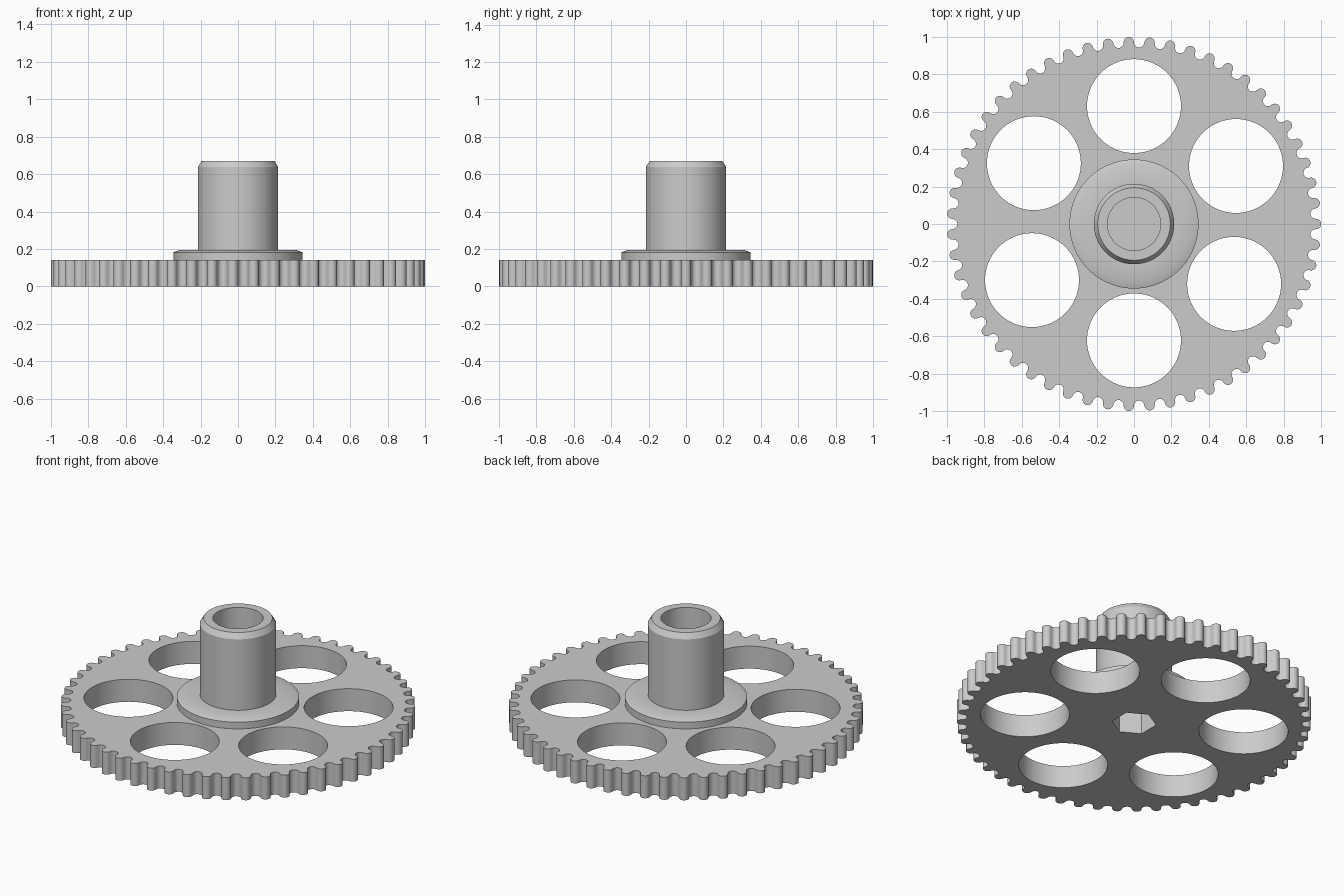
import bpy
import bmesh
import math
from mathutils import Vector

if "Cube" in bpy.data.objects:
    bpy.data.objects.remove(bpy.data.objects["Cube"], do_unlink=True)

TEETH = 55
GEAR_TOP = 0.14
HOLE_CENTRES = [(0, 0.63), (0, -0.622), (0.545, 0.31),
                (0.535, -0.32), (-0.535, 0.325), (-0.545, -0.30)]

grey = bpy.data.materials.new("plain grey")
grey.use_nodes = True
COLOUR = (0.6, 0.6, 0.6, 1)
grey.diffuse_color = COLOUR
grey.node_tree.nodes["Principled BSDF"].inputs["Base Color"].default_value = COLOUR


def make_object(name, bm):
    bmesh.ops.recalc_face_normals(bm, faces=bm.faces)
    mesh = bpy.data.meshes.new(name)
    bm.to_mesh(mesh)
    bm.free()
    mesh.materials.append(grey)
    obj = bpy.data.objects.new(name, mesh)
    bpy.context.collection.objects.link(obj)
    return obj


def prism(name, outline, bottom, top):
    bm = bmesh.new()
    face = bm.faces.new([bm.verts.new((x, y, bottom)) for x, y in outline])
    extruded = bmesh.ops.extrude_face_region(bm, geom=[face])["geom"]
    verts = [v for v in extruded if isinstance(v, bmesh.types.BMVert)]
    bmesh.ops.translate(bm, vec=(0, 0, top - bottom), verts=verts)
    return make_object(name, bm)


def polygon(radius, sides, centre=(0, 0), turn=0.0):
    steps = [turn + math.tau * i / sides for i in range(sides)]
    return [(centre[0] + radius * math.cos(a), centre[1] + radius * math.sin(a))
            for a in steps]


def lathe(name, profile, sides):
    bm = bmesh.new()
    verts = [bm.verts.new((r, 0, z)) for r, z in profile]
    edges = [bm.edges.new(pair) for pair in zip(verts, verts[1:])]
    bmesh.ops.spin(bm, geom=verts + edges, cent=(0, 0, 0), axis=(0, 0, 1),
                   angle=math.tau, steps=sides)
    bmesh.ops.remove_doubles(bm, verts=bm.verts, dist=0.0001)
    return make_object(name, bm)


def cut(target, cutters):
    for cutter in cutters:
        mod = target.modifiers.new("cut", "BOOLEAN")
        mod.operation = "DIFFERENCE"
        mod.solver = "EXACT"
        mod.object = cutter
    bpy.context.view_layer.objects.active = target
    for mod in list(target.modifiers):
        bpy.ops.object.modifier_apply(modifier=mod.name)


def gear_outline():
    # Alternating half-round tips and half-round grooves
    points = []
    steps = 9
    for half in range(TEETH * 2):
        angle = math.pi * half / TEETH
        out = Vector((math.cos(angle), math.sin(angle)))
        side = Vector((-out.y, out.x))
        bulge = 1 if half % 2 == 0 else -1
        for i in range(steps):
            t = math.pi * i / steps
            p = out * (0.972 + bulge * 0.028 * math.sin(t)) - side * 0.0278 * math.cos(t)
            points.append((p.x, p.y))
    return points


# Toothed wheel and stepped hub with a blind round bore
wheel = prism("toothed_wheel", gear_outline(), 0, GEAR_TOP)
hub = lathe("hub", [(0, GEAR_TOP), (0.345, GEAR_TOP), (0.345, 0.182), (0.31, 0.195),
                    (0.215, 0.195), (0.215, 0.637), (0.194, 0.67), (0.142, 0.67),
                    (0.142, 0.25), (0, 0.25)], 96)

# Lightening holes and hexagonal socket underneath
holes = [prism("hole_cutter", polygon(0.251, 72, c), -0.1, 0.3) for c in HOLE_CENTRES]
socket = prism("socket_cutter", polygon(0.126, 6, turn=math.pi / 6), -0.1, 0.2)
cut(wheel, holes + [socket])
cut(hub, [socket])
for cutter in holes + [socket]:
    bpy.data.objects.remove(cutter, do_unlink=True)

# Soft curved walls with crisp edges
bpy.ops.object.select_all(action="DESELECT")
for obj in (wheel, hub):
    obj.select_set(True)
bpy.context.view_layer.objects.active = wheel
bpy.ops.object.shade_smooth_by_angle(angle=math.radians(26))
